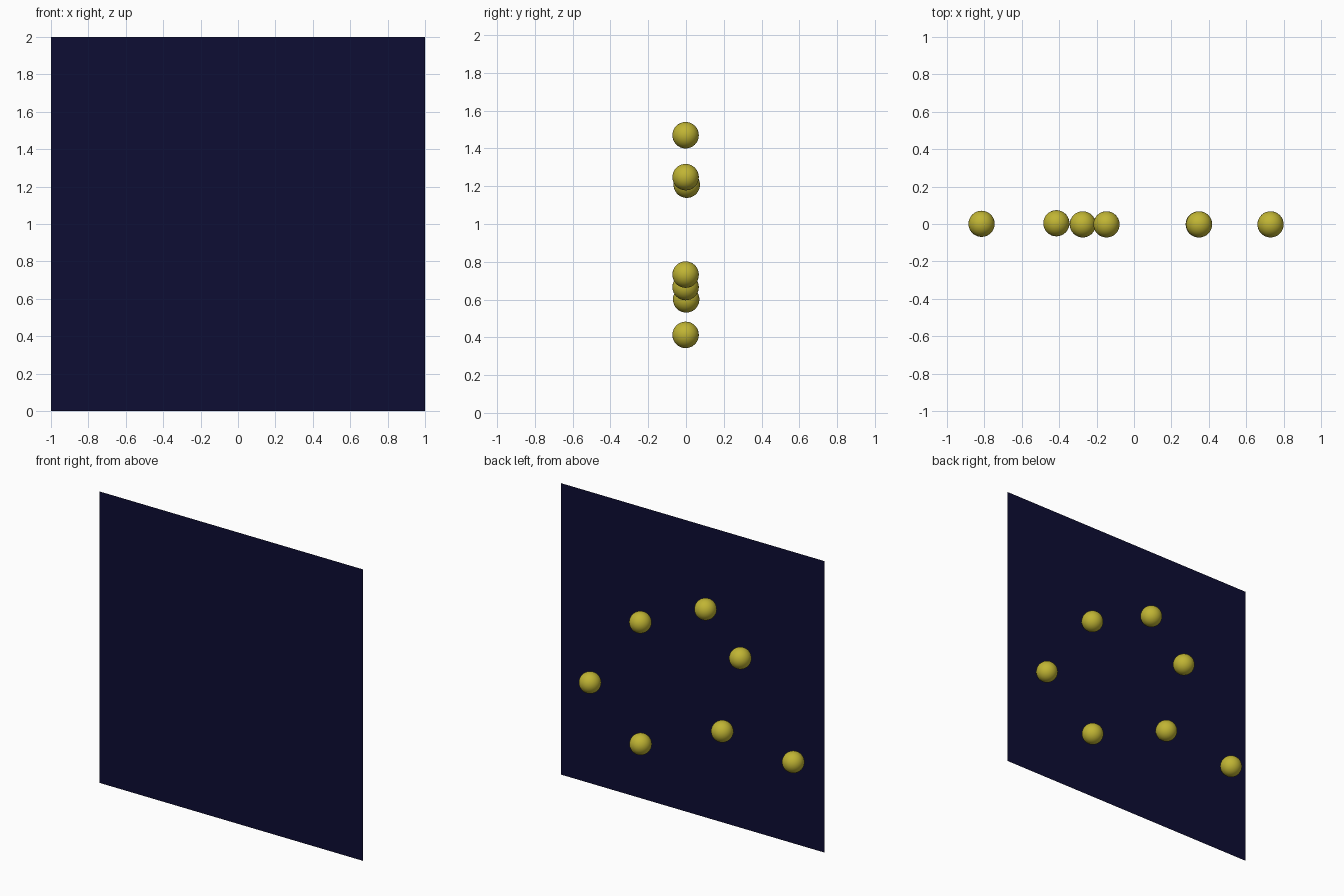
import bpy

if "Cube" in bpy.data.objects:
    bpy.data.objects.remove(bpy.data.objects["Cube"])


def material(name, color):
    m = bpy.data.materials.new(name)
    m.diffuse_color = (*color, 1.0)
    m.use_nodes = True
    m.node_tree.nodes["Principled BSDF"].inputs["Base Color"].default_value = m.diffuse_color
    return m


night_blue = material("night_blue", (0.004, 0.004, 0.033))
star_yellow = material("star_yellow", (0.53, 0.46, 0.034))

# Thin square backdrop, upright and facing the front
bpy.ops.mesh.primitive_plane_add(size=2, location=(0, -0.074, 1),
                                 rotation=(1.5707963, 0, 0))
sky = bpy.context.object
sky.name = "sky_panel"
sky.data.materials.append(night_blue)

# Seven balls on the back side of the panel: x, y, z
STARS = [
    (-0.815, 0.001, 0.601),
    (-0.415, 0.004, 1.208),
    (-0.147, -0.002, 1.470),
    (0.348, -0.002, 1.248),
    (0.730, -0.002, 0.732),
    (0.346, -0.002, 0.413),
    (-0.274, -0.002, 0.666),
]
for i, pos in enumerate(STARS, 1):
    bpy.ops.mesh.primitive_uv_sphere_add(segments=32, ring_count=16,
                                         radius=0.07, location=pos)
    star = bpy.context.object
    star.name = f"star_ball_{i}"
    star.data.materials.append(star_yellow)
    bpy.ops.object.shade_smooth_by_angle()
